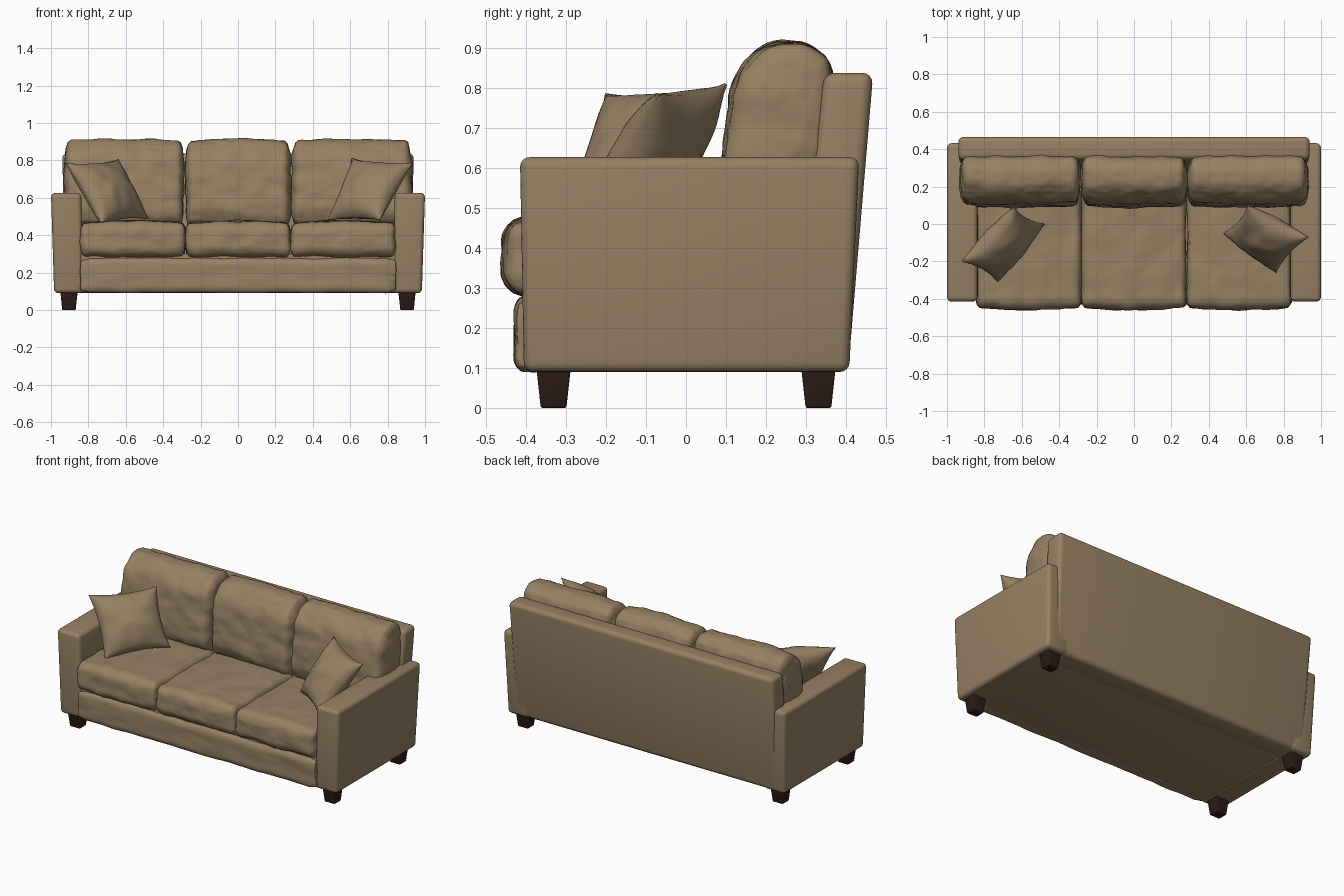
import bpy, bmesh, math
from mathutils import Vector, noise

cube = bpy.data.objects.get("Cube")
if cube:
    bpy.data.objects.remove(cube)


def material(name, color):
    m = bpy.data.materials.new(name)
    m.use_nodes = True
    m.diffuse_color = (*color, 1)
    m.node_tree.nodes["Principled BSDF"].inputs["Base Color"].default_value = (*color, 1)
    return m


FABRIC = material("tan fabric", (0.305, 0.218, 0.125))
WOOD = material("dark wood", (0.024, 0.011, 0.008))


def finish(name, bm, mat, angle=60):
    bmesh.ops.recalc_face_normals(bm, faces=bm.faces)
    mesh = bpy.data.meshes.new(name)
    bm.to_mesh(mesh)
    bm.free()
    mesh.materials.append(mat)
    ob = bpy.data.objects.new(name, mesh)
    bpy.context.collection.objects.link(ob)
    bpy.ops.object.select_all(action='DESELECT')
    ob.select_set(True)
    bpy.context.view_layer.objects.active = ob
    bpy.ops.object.shade_smooth_by_angle(angle=math.radians(angle))
    return ob


def tapered_box(name, low, high, z0, z1, mat, bevel):
    """Box between two rectangles (x0, x1, y0, y1) with rounded edges."""
    bm = bmesh.new()
    bmesh.ops.create_cube(bm, size=2)
    for v in bm.verts:
        x0, x1, y0, y1 = high if v.co.z > 0 else low
        v.co = (x1 if v.co.x > 0 else x0, y1 if v.co.y > 0 else y0, z1 if v.co.z > 0 else z0)
    bmesh.ops.bevel(bm, geom=bm.edges[:], offset=bevel, segments=4, profile=0.5, affect='EDGES')
    return finish(name, bm, mat)


def cushion(name, center, half, radius, shear=0, crown=0, wrinkle=0.008):
    """Soft rounded block with creases; shear leans it back, crown puffs the top and front."""
    bm = bmesh.new()
    bmesh.ops.create_cube(bm, size=2)
    bmesh.ops.subdivide_edges(bm, edges=bm.edges[:], cuts=32, use_grid_fill=True)
    half, radius, center = Vector(half), Vector(radius), Vector(center)
    for v in bm.verts:
        u = v.co.copy()
        p, d = Vector(), Vector()
        for i in range(3):
            q = u[i] * half[i]
            lim = half[i] - radius[i]
            p[i] = max(-lim, min(lim, q))
            d[i] = (q - p[i]) / radius[i]
        d.normalize()
        puff = (1 - u.x ** 2) * crown
        p += Vector(d[i] * radius[i] for i in range(3))
        p.z += puff * max(0, d.z)
        p.y += puff * min(0, d.y) + shear * u.z
        w = p + center
        n = noise.noise(Vector((w.x * 9 + w.z * 5, w.y * 7, w.z * 11 - w.x * 4)))
        fine = noise.noise(w * 28)
        v.co = w + d * wrinkle * (n + 0.35 * fine)
    return finish(name, bm, FABRIC)


def pillow(name, corners, thick):
    """Scatter pillow: inflated quad with pointed corners and pinched sides."""
    a, b, c, e = (Vector(p) for p in corners)
    normal = (c - a).cross(e - b).normalized()
    bm = bmesh.new()
    bmesh.ops.create_cube(bm, size=2)
    bmesh.ops.subdivide_edges(bm, edges=bm.edges[:], cuts=23, use_grid_fill=True)
    for v in bm.verts:
        u, w, side = v.co
        su = u * (1 - 0.10 * (1 - w * w))
        sw = w * (1 - 0.10 * (1 - u * u))
        s, t = (su + 1) / 2, (sw + 1) / 2
        p = a.lerp(b, s).lerp(e.lerp(c, s), t)
        puff = ((1 - u * u) * (1 - w * w)) ** 0.55
        crease = noise.noise(p * 13) * 0.012
        v.co = p + normal * side * (0.004 + puff * (thick + crease))
    return finish(name, bm, FABRIC)


# Frame: base, slanted backrest and arms
tapered_box("base", (-0.86, 0.86, -0.40, 0.32), (-0.86, 0.86, -0.40, 0.34),
            0.094, 0.30, FABRIC, 0.01)
tapered_box("backrest", (-0.92, 0.92, 0.26, 0.405), (-0.94, 0.94, 0.345, 0.468),
            0.09, 0.838, FABRIC, 0.028)
cushion("front_rail", (0, -0.385, 0.185), (0.845, 0.043, 0.092), (0.01, 0.025, 0.04),
        wrinkle=0.006)

for side, s in (("right", -1), ("left", 1)):
    def rect(inner, outer, y0, y1):
        return (*sorted((s * inner, s * outer)), y0, y1)
    tapered_box(side + "_arm", rect(0.83, 0.983, -0.405, 0.408),
                rect(0.838, 1.0, -0.415, 0.433), 0.09, 0.627, FABRIC, 0.024)
    # Tapered wooden feet
    for end, y in (("front", -0.331), ("rear", 0.331)):
        tapered_box(f"{side}_{end}_leg", rect(0.868, 0.940, y - 0.032, y + 0.032),
                    rect(0.857, 0.950, y - 0.043, y + 0.043), 0, 0.1, WOOD, 0.006)

# Three seat cushions and three back cushions
for label, x, back_x, back_half in (("right", -0.562, -0.608, 0.322),
                                    ("middle", 0, 0, 0.284),
                                    ("left", 0.562, 0.608, 0.322)):
    cushion(label + "_seat_cushion", (x, -0.13, 0.373), (0.28, 0.315, 0.089),
            (0.022, 0.045, 0.06), crown=0.016)
    cushion(label + "_back_cushion", (back_x, 0.232, 0.672), (back_half, 0.125, 0.235),
            (0.035, 0.115, 0.14), shear=0.025, crown=0.008, wrinkle=0.010)

# Scatter pillows leaning in the corners
pillow("right_pillow", ((-0.92, -0.20, 0.785), (-0.64, 0.09, 0.805),
                        (-0.48, 0.0, 0.49), (-0.73, -0.31, 0.46)), 0.085)
pillow("left_pillow", ((0.61, 0.10, 0.81), (0.935, -0.07, 0.785),
                       (0.76, -0.26, 0.48), (0.48, -0.05, 0.48)), 0.085)
